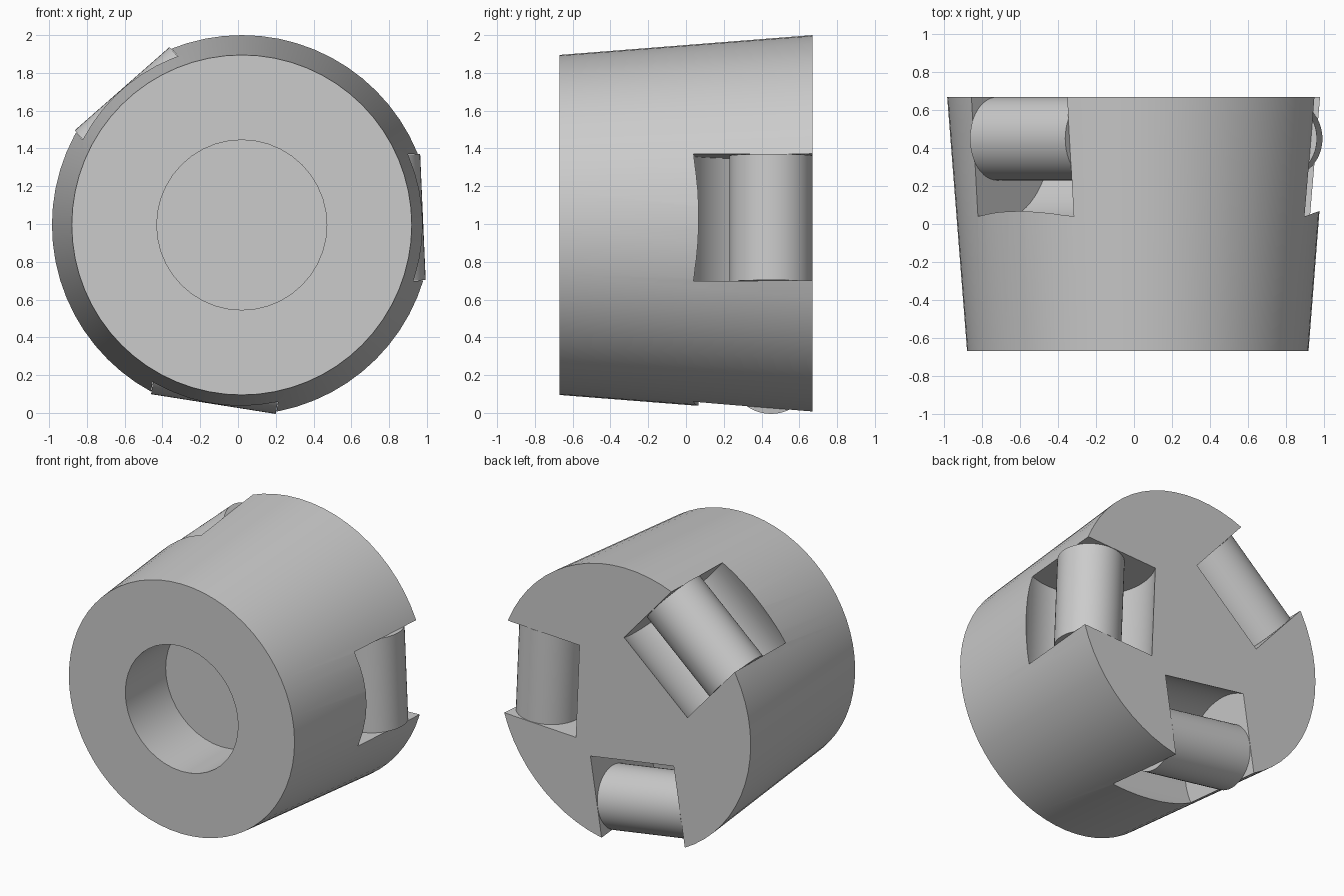
import bpy
import math
from mathutils import Vector

cube = bpy.data.objects.get("Cube")
if cube:
    bpy.data.objects.remove(cube, do_unlink=True)

CENTRE = Vector((0.02, 0, 0.995))   # axis of the hub
HALF = 0.67                         # half depth along y
ANGLES = (2.5, 131.3, 261)          # directions of the roller pockets

grey = bpy.data.materials.new("plain grey")
grey.use_nodes = True
colour = (0.6, 0.6, 0.6, 1)
grey.diffuse_color = colour
grey.node_tree.nodes["Principled BSDF"].inputs["Base Color"].default_value = colour


def drum(name, loc, rot, r1, r2, depth, sides):
    bpy.ops.mesh.primitive_cone_add(vertices=sides, radius1=r1, radius2=r2,
                                    depth=depth, location=loc, rotation=rot)
    ob = bpy.context.object
    ob.name = name
    ob.data.materials.append(grey)
    return ob


def smooth(ob):
    bpy.ops.object.select_all(action="DESELECT")
    ob.select_set(True)
    bpy.context.view_layer.objects.active = ob
    bpy.ops.object.shade_smooth_by_angle(angle=math.radians(30))


def across(name, theta, dist, y, radius, length, sides=48):
    """Cylinder lying tangentially at an angle around the hub axis."""
    t = math.radians(theta)
    loc = CENTRE + Vector((math.cos(t) * dist, y, math.sin(t) * dist))
    return drum(name, loc, (0, -t, 0), radius, radius, length, sides)


# Tapered hub, narrow end to the front
along_y = (-math.pi / 2, 0, 0)
hub = drum("hub", CENTRE, along_y, 0.9, 1.005, 2 * HALF, 64)

# Blind bore in the front and round-floored pockets open to the back
bore_back = -0.21
bore_front = -HALF - 0.1
cutters = [drum("bore_cutter", CENTRE + Vector((0, (bore_back + bore_front) / 2, 0)),
                along_y, 0.45, 0.45, bore_back - bore_front, 40)]
for a in ANGLES:
    cutters.append(across("pocket_cutter", a, 0.75, 0.45, 0.435, 0.672, 64))
for c in cutters:
    c.hide_render = True
    mod = hub.modifiers.new("cut", "BOOLEAN")
    mod.operation = "DIFFERENCE"
    mod.solver = "EXACT"
    mod.object = c

# Bake the cuts and remove the cutters
deps = bpy.context.evaluated_depsgraph_get()
cut_mesh = bpy.data.meshes.new_from_object(hub.evaluated_get(deps))
hub.modifiers.clear()
hub.data = cut_mesh
for c in cutters:
    bpy.data.objects.remove(c, do_unlink=True)
smooth(hub)

# Rollers resting in the pockets
for i, a in enumerate(ANGLES):
    smooth(across(f"roller_{i + 1}", a, 0.74, 0.45, 0.22, 0.668))
